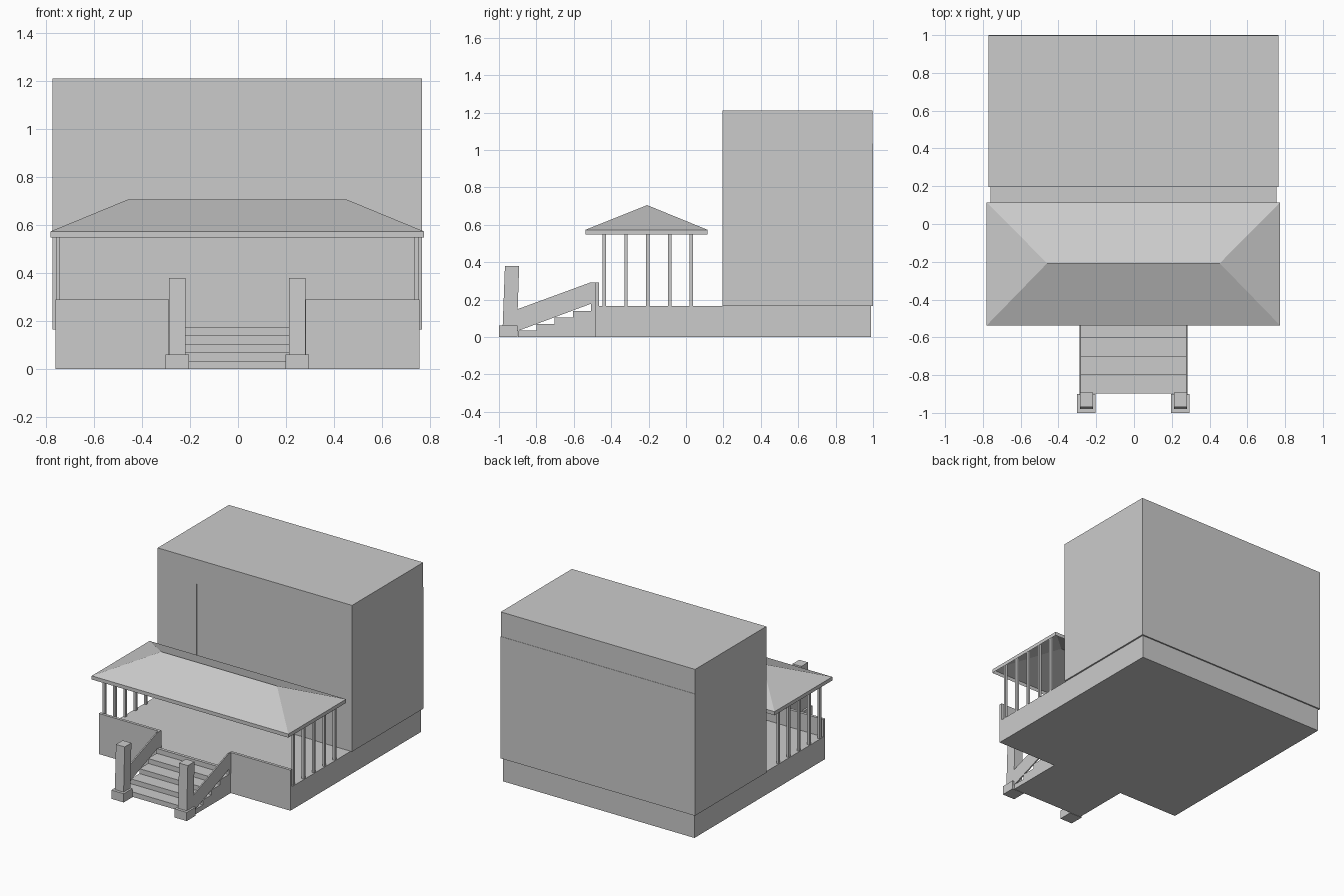
import bpy, bmesh

if "Cube" in bpy.data.objects:
    bpy.data.objects.remove(bpy.data.objects["Cube"])

CX = -0.003  # mirror plane of the model


def mesh_object(name, verts, faces):
    me = bpy.data.meshes.new(name)
    me.from_pydata(verts, [], faces)
    bm = bmesh.new()
    bm.from_mesh(me)
    bmesh.ops.recalc_face_normals(bm, faces=bm.faces)
    bm.to_mesh(me)
    bm.free()
    ob = bpy.data.objects.new(name, me)
    bpy.context.collection.objects.link(ob)
    return ob


def prism(name, profile, x0, x1):
    """Extrude a (y, z) profile from x0 to x1."""
    n = len(profile)
    verts = [(x, y, z) for x in (x0, x1) for y, z in profile]
    faces = [tuple(range(n)), tuple(range(n, 2 * n))]
    faces += [(i, (i + 1) % n, n + (i + 1) % n, n + i) for i in range(n)]
    return mesh_object(name, verts, faces)


def box(name, x0, x1, y0, y1, z0, z1):
    return prism(name, [(y0, z0), (y1, z0), (y1, z1), (y0, z1)], x0, x1)


def pair(make, name, x0, x1, *args):
    """Build a part on both sides; x0, x1 are distances from the centre."""
    for side, s in (("left", -1), ("right", 1)):
        a, b = sorted((CX + s * x0, CX + s * x1))
        if make is prism:
            prism(f"{name}_{side}", args[0], a, b)
        else:
            box(f"{name}_{side}", a, b, *args)


# Foundation and porch floor
box("foundation", CX - 0.757, CX + 0.757, -0.485, 0.99, 0, 0.165)

# House: plain upper band, two front corners and a barely recessed centre bay
box("house_upper_band", CX - 0.768, CX + 0.768, 0.195, 0.998, 1.035, 1.21)
pair(box, "house_side", 0.46, 0.768, 0.195, 1.0, 0.165, 1.035)
box("house_centre", CX - 0.46, CX + 0.46, 0.198, 1.0, 0.165, 1.035)

# Hip roof with fascia, open underneath
E, R, y0, y1, ym = 0.777, 0.457, -0.537, 0.115, -0.208
corners = [(CX - E, y0), (CX + E, y0), (CX + E, y1), (CX - E, y1)]
verts = [(x, y, z) for z in (0.547, 0.573) for x, y in corners]
verts += [(CX - R, ym, 0.705), (CX + R, ym, 0.705)]
faces = [(i, (i + 1) % 4, 4 + (i + 1) % 4, 4 + i) for i in range(4)]
faces += [(4, 5, 9, 8), (5, 6, 9), (6, 7, 8, 9), (7, 4, 8)]
mesh_object("porch_roof", verts, faces)

# Porch posts along both sides
for i in range(5):
    y = -0.437 + i * 0.1165
    pair(box, f"porch_post_{i + 1}", 0.737, 0.754, y - 0.009, y + 0.009, 0.165, 0.575)

# Low front walls beside the stairs
pair(box, "porch_front_wall", 0.285, 0.757, -0.485, -0.465, 0.165, 0.29)

# Stairs
steps = [(-0.485, 0), (-0.897, 0)]
edges = [-0.897, -0.8, -0.702, -0.604, -0.507, -0.485]
for i in range(5):
    z = 0.035 * (i + 1)
    steps += [(edges[i], z), (edges[i + 1], z)]
prism("stairs", steps, CX - 0.285, CX + 0.285)

# Sloping stair rails
rail = [(-0.905, 0.03), (-0.507, 0.178), (-0.507, 0.14), (-0.465, 0.14),
        (-0.465, 0.29), (-0.515, 0.29), (-0.905, 0.147)]
pair(prism, "stair_rail", 0.277, 0.286, rail)

# Newel posts, leaning slightly, on square plinths
pair(box, "newel_plinth", 0.2, 0.298, -1.0, -0.9, 0, 0.062)
newel = [(-0.98, 0.06), (-0.903, 0.06), (-0.892, 0.38), (-0.968, 0.38)]
pair(prism, "newel_post", 0.215, 0.284, newel)
